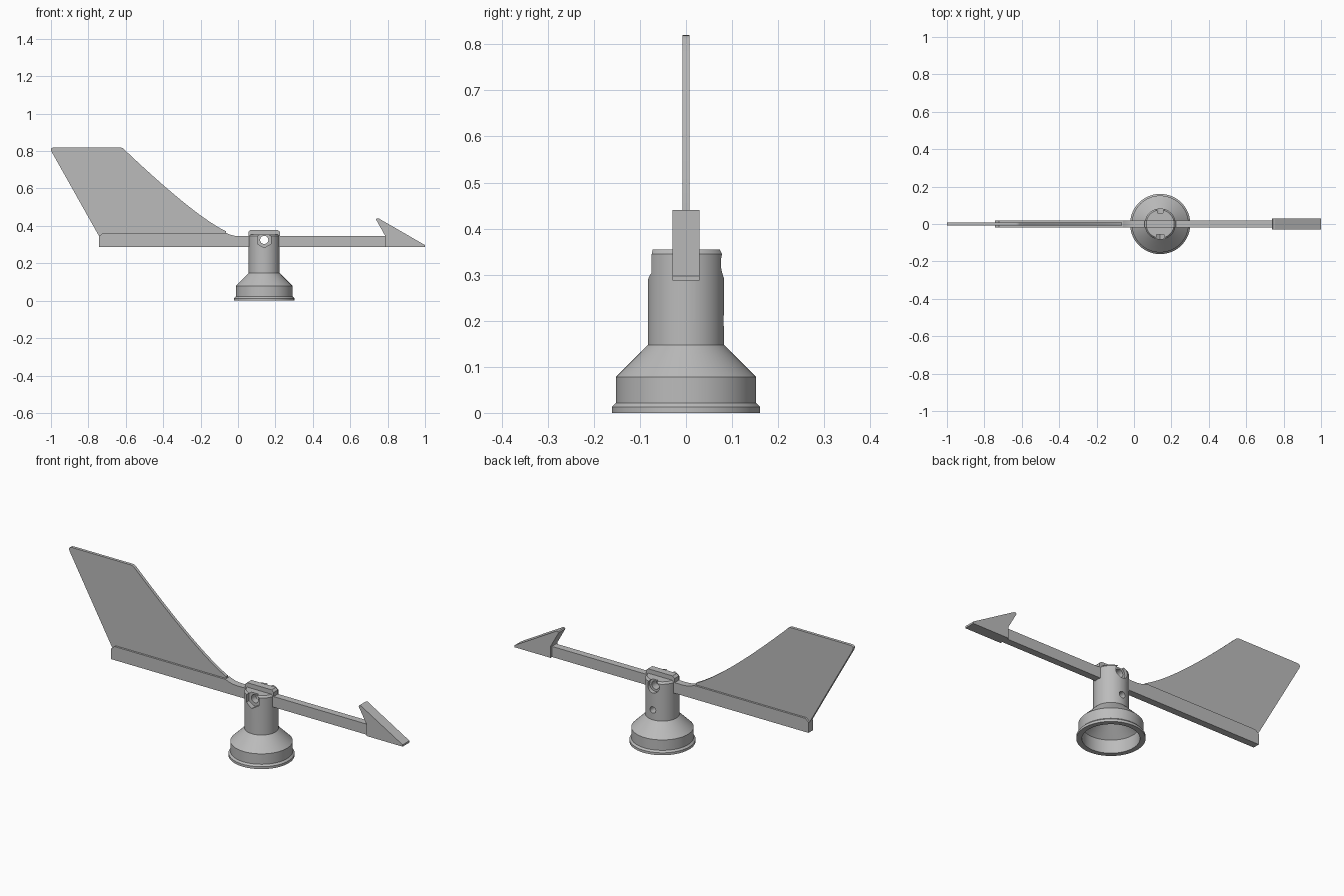
import bpy, bmesh, math
from mathutils import Vector

cube = bpy.data.objects.get("Cube")
if cube:
    bpy.data.objects.remove(cube, do_unlink=True)

grey = bpy.data.materials.new("grey_plastic")
grey.use_nodes = True
colour = (0.5, 0.5, 0.5, 1)
grey.diffuse_color = colour
grey.node_tree.nodes["Principled BSDF"].inputs["Base Color"].default_value = colour

HUB_X = 0.14    # axis of the mount
PIN_Z = 0.325   # height of the pivot bolt


def finish(name, bm):
    """Turn a bmesh into a named object."""
    bmesh.ops.recalc_face_normals(bm, faces=bm.faces)
    mesh = bpy.data.meshes.new(name)
    bm.to_mesh(mesh)
    bm.free()
    mesh.materials.append(grey)
    obj = bpy.data.objects.new(name, mesh)
    bpy.context.collection.objects.link(obj)
    return obj


def prism(name, outline, y0, y1):
    """Extrude an x-z outline along y."""
    bm = bmesh.new()
    face = bm.faces.new([bm.verts.new((x, y0, z)) for x, z in outline])
    ext = bmesh.ops.extrude_face_region(bm, geom=[face])["geom"]
    verts = [v for v in ext if isinstance(v, bmesh.types.BMVert)]
    bmesh.ops.translate(bm, verts=verts, vec=(0, y1 - y0, 0))
    return finish(name, bm)


def ring(radius, z, sides=32):
    """Regular polygon around the hub axis with one corner up."""
    steps = [2 * math.pi * i / sides for i in range(sides)]
    return [(HUB_X + radius * math.sin(a), z + radius * math.cos(a)) for a in steps]


def lathe(name, profile):
    """Spin an (r, z) profile around the hub axis."""
    bm = bmesh.new()
    verts = [bm.verts.new((HUB_X + r, 0, z)) for r, z in profile]
    edges = [bm.edges.new(pair) for pair in zip(verts, verts[1:])]
    bmesh.ops.spin(bm, geom=verts + edges, cent=(HUB_X, 0, 0), axis=(0, 0, 1),
                   angle=2 * math.pi, steps=72, use_duplicate=False)
    bmesh.ops.remove_doubles(bm, verts=bm.verts, dist=0.0002)
    return finish(name, bm)


def cut(obj, cutter):
    """Subtract a cutter and discard it."""
    mod = obj.modifiers.new("cut", "BOOLEAN")
    mod.object = cutter
    mod.operation = "DIFFERENCE"
    mod.solver = "EXACT"
    bpy.context.view_layer.objects.active = obj
    bpy.ops.object.modifier_apply(modifier=mod.name)
    bpy.data.objects.remove(cutter, do_unlink=True)


def bezier(a, b, c, n):
    """Quadratic curve from a to c."""
    a, b, c = Vector(a), Vector(b), Vector(c)
    ts = [i / n for i in range(n + 1)]
    return [tuple(a * (1 - t) ** 2 + b * 2 * t * (1 - t) + c * t * t) for t in ts]


# Mount: flanged hollow base, cone and column
mount = lathe("mount", [
    (0, 0.25), (0.03, 0.25), (0.03, 0.125), (0.07, 0.125), (0.135, 0.07), (0.135, 0),
    (0.161, 0), (0.161, 0.013), (0.152, 0.022), (0.152, 0.078),
    (0.083, 0.147), (0.083, 0.345), (0.075, 0.355), (0, 0.355)])

# Slot for the arm, nut and bolt-head recesses, bolt hole, set-screw hole
slot = [(-0.1, 0.287), (0.4, 0.287), (0.4, 0.5), (-0.1, 0.5)]
cut(mount, prism("slot", slot, -0.02, 0.02))
cut(mount, prism("nut_recess", ring(0.042, PIN_Z, 6), -0.12, -0.055))
cut(mount, prism("bolt_recess", ring(0.034, PIN_Z), 0.06, 0.12))
cut(mount, prism("bolt_hole", ring(0.022, PIN_Z), -0.2, 0.2))
cut(mount, prism("screw_hole", ring(0.017, 0.2), 0, 0.2))

# Arm: tail rail, fillet, raised block at the pivot, straight front
arm = prism("arm", [
    (-0.742, 0.288), (-0.742, 0.345), (-0.722, 0.361), (-0.06, 0.361)]
    + bezier((-0.06, 0.361), (-0.03, 0.345), (0.01, 0.345), 6)[1:]
    + [(0.055, 0.345), (0.055, 0.367), (0.067, 0.378), (0.213, 0.378),
       (0.225, 0.367), (0.225, 0.345), (0.8, 0.345), (0.8, 0.288)],
    -0.0185, 0.0185)
cut(arm, prism("arm_hole", ring(0.022, PIN_Z), -0.2, 0.2))

# Tail fin with rounded upper corners and a swept front edge
fin = prism("tail_fin",
            [(-0.74, 0.34)]
            + bezier((-0.997, 0.797), (-1.008, 0.82), (-0.98, 0.82), 5)
            + bezier((-0.635, 0.82), (-0.62, 0.82), (-0.612, 0.812), 3)
            + bezier((-0.61, 0.81), (-0.237, 0.456), (-0.065, 0.371), 20)[1:]
            + [(-0.06, 0.34)],
            -0.008, 0.008)

# Arrowhead with a backswept barb
head = prism("arrowhead", [
    (0.785, 0.287), (1, 0.287), (1, 0.297), (0.752, 0.44),
    (0.742, 0.44), (0.738, 0.434), (0.785, 0.35)], -0.029, 0.029)

# Smooth round surfaces while keeping hard edges
for obj in (mount, arm, fin, head):
    bpy.ops.object.select_all(action="DESELECT")
    obj.select_set(True)
    bpy.context.view_layer.objects.active = obj
    bpy.ops.object.shade_smooth_by_angle(angle=math.radians(25))
